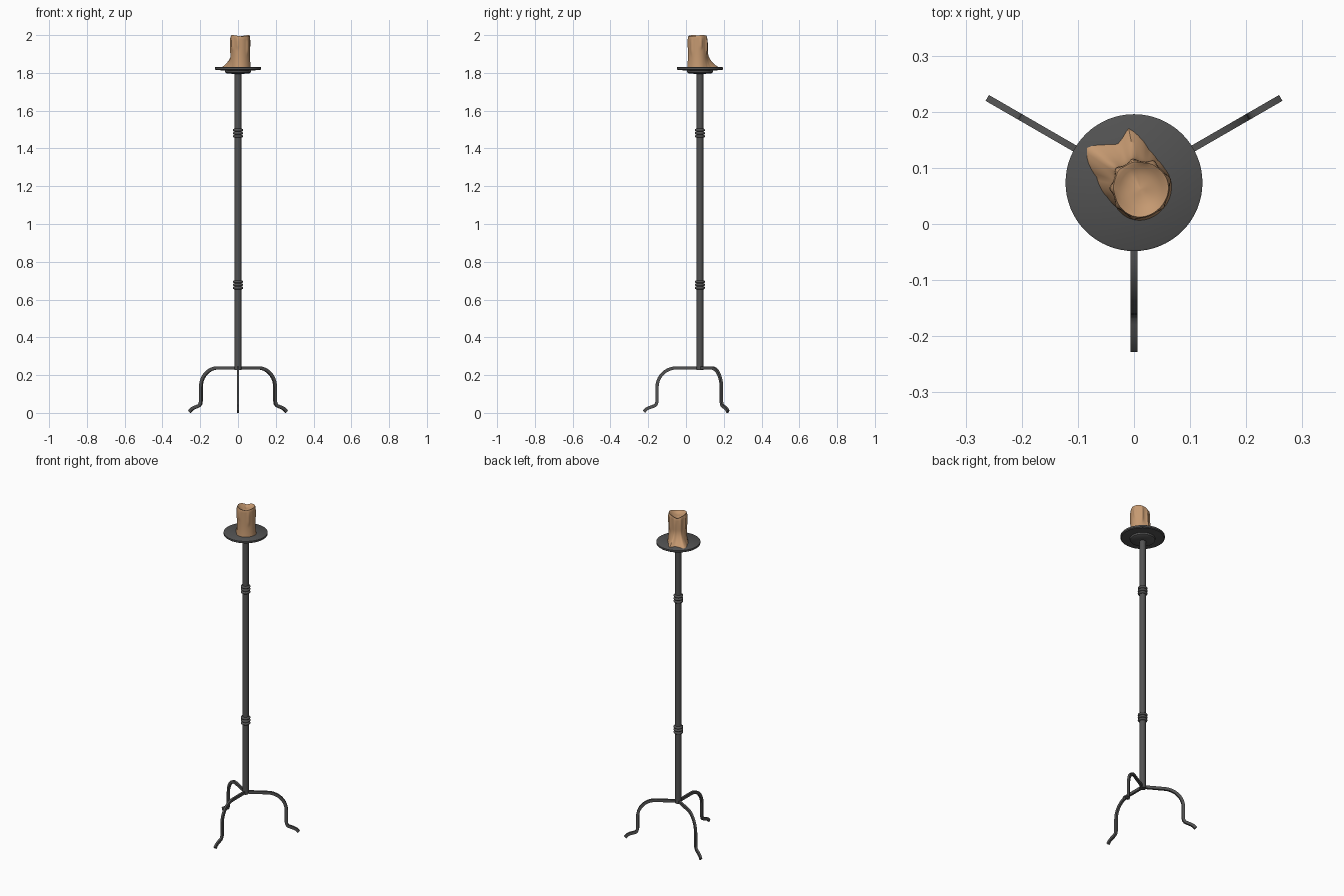
import bpy, bmesh, math
from math import sin, cos, pi, radians
from mathutils import Vector

if "Cube" in bpy.data.objects:
    bpy.data.objects.remove(bpy.data.objects["Cube"])

CX, CY = 0.0, 0.0737   # axis of the stand


def material(name, rgb):
    m = bpy.data.materials.new(name)
    m.diffuse_color = (*rgb, 1)
    m.use_nodes = True
    m.node_tree.nodes["Principled BSDF"].inputs["Base Color"].default_value = m.diffuse_color
    return m


IRON = material("dark_iron", (0.085, 0.085, 0.085))
WAX = material("tan_wax", (0.56, 0.32, 0.165))


def finish(name, bm, mat, angle=35):
    bmesh.ops.recalc_face_normals(bm, faces=bm.faces)
    me = bpy.data.meshes.new(name)
    bm.to_mesh(me)
    bm.free()
    ob = bpy.data.objects.new(name, me)
    bpy.context.collection.objects.link(ob)
    me.materials.append(mat)
    bpy.ops.object.select_all(action='DESELECT')
    ob.select_set(True)
    bpy.context.view_layer.objects.active = ob
    bpy.ops.object.shade_smooth_by_angle(angle=radians(angle))
    return ob


def skin(bm, rings, cap_start=True, cap_end=True):
    """Join closed rings of points into a solid."""
    vs = [[bm.verts.new(p) for p in r] for r in rings]
    n = len(vs[0])
    for a, b in zip(vs, vs[1:]):
        for i in range(n):
            bm.faces.new((a[i], a[(i + 1) % n], b[(i + 1) % n], b[i]))
    if cap_start:
        bm.faces.new(vs[0])
    if cap_end:
        bm.faces.new(vs[-1])


def lathe(name, profile, mat, n=32):
    bm = bmesh.new()
    skin(bm, [[(CX + r * cos(2 * pi * i / n), CY + r * sin(2 * pi * i / n), z)
               for i in range(n)] for r, z in profile])
    return finish(name, bm, mat)


# Pole
lathe("pole", [(0.018, 0.228), (0.018, 1.80)], IRON, 24)

# Triple collar rings
for label, zc in (("lower", 0.678), ("upper", 1.481)):
    prof = [(0.017, zc - 0.024)]
    for k in (-1, 0, 1):
        for t in range(7):
            a = -pi / 2 + pi * t / 6
            prof.append((0.0185 + 0.0085 * cos(a), zc + k * 0.0165 + 0.0075 * sin(a)))
    prof.append((0.017, zc + 0.024))
    lathe(label + "_collar", prof, IRON, 24)

# Drip plate with its stepped underside
lathe("drip_plate", [(0.018, 1.794), (0.060, 1.798), (0.068, 1.803), (0.070, 1.813),
                     (0.117, 1.815), (0.122, 1.819), (0.122, 1.829), (0.119, 1.831)],
      IRON, 64)

# Leg centre line as (radius, height)
path = [(0.0, 0.238), (0.06, 0.238), (0.125, 0.238)]
path += [(0.125 + 0.102 * sin(a), 0.136 + 0.102 * cos(a))
         for a in [pi / 2 * k / 10 for k in range(1, 11)]]
path += [(0.227, 0.095), (0.227, 0.062), (0.230, 0.048), (0.237, 0.039), (0.250, 0.034),
         (0.268, 0.028), (0.283, 0.020), (0.296, 0.007)]


def leg(name, ang):
    d = Vector((cos(ang), sin(ang), 0))
    s = Vector((-sin(ang), cos(ang), 0))
    rings = []
    for i, (r, z) in enumerate(path):
        a, b = path[max(i - 1, 0)], path[min(i + 1, len(path) - 1)]
        t = Vector((b[0] - a[0], b[1] - a[1])).normalized()
        nrm = d * -t.y + Vector((0, 0, t.x))
        c = Vector((CX, CY, z)) + d * r
        h, w = 0.0085, 0.006
        rings.append([c + nrm * h + s * w, c + nrm * h - s * w,
                      c - nrm * h - s * w, c - nrm * h + s * w])
    for p in rings[-1]:
        p.z = max(p.z, 0.0)
    rings[-1][2].z = rings[-1][3].z = 0.0
    bm = bmesh.new()
    skin(bm, rings)
    finish(name, bm, IRON, 40)


for nm, deg in (("front_leg", -90), ("right_leg", 30), ("left_leg", 150)):
    leg(nm, radians(deg))

# Candle: footprint radius by angle makes the pooled wax lobes
WX, WY = 0.012, 0.062
foot = [(0, .054), (40, .056), (60, .061), (78, .073), (90, .093), (101, .112), (110, .096),
        (118, .090), (130, .103), (142, .121), (152, .108), (165, .082), (178, .073),
        (195, .062), (215, .055), (360, .054)]
# Drips running down the side: angle, top height, bottom height, size
drips = [(255, 1.985, 1.93, .004), (215, 1.99, 1.92, .005), (320, 1.98, 1.90, .004),
         (20, 1.985, 1.93, .005), (65, 1.99, 1.90, .007), (105, 1.98, 1.84, .006),
         (140, 1.985, 1.84, .007), (178, 1.99, 1.90, .006)]


def foot_radius(deg):
    for (a, ra), (b, rb) in zip(foot, foot[1:]):
        if a <= deg <= b:
            return ra + (rb - ra) * (deg - a) / (b - a)


def wall_radius(deg, z):
    r = 0.0505 + 0.0012 * sin(radians(3 * deg + 40))
    k = max(0.0, min(1.0, (1.915 - z) / 0.085))
    r += (foot_radius(deg) - 0.0505) * k ** 2.3
    for a, top, low, size in drips:
        da = (deg - a + 180) % 360 - 180
        mid, half = (top + low) / 2, (top - low) / 2
        r += size * math.exp(-(da / 9) ** 2) * math.exp(-((z - mid) / half) ** 4)
    return r


def rim(deg):
    return 1.996 + 0.004 * cos(radians(2 * deg - 60)) - 0.008 * math.exp(-((deg - 120) / 22) ** 2)


N, M = 96, 26
rings = []
for j in range(M + 1):
    ring = []
    for i in range(N):
        deg = 360 * i / N
        z = 1.829 + (rim(deg) - 1.829) * (j / M) ** 1.3
        r = wall_radius(deg, z) - (0.002 if j == M else 0)
        a = radians(deg)
        ring.append((WX + r * cos(a), WY + r * sin(a), z))
    rings.append(ring)
# Melted hollow in the top
for f, dz in ((0.9, 0.002), (0.75, 0.009), (0.5, 0.015), (0.2, 0.018), (0.05, 0.018)):
    ring = []
    for i in range(N):
        deg = 360 * i / N
        a = radians(deg)
        r = 0.0505 * f
        ring.append((WX + r * cos(a), WY + r * sin(a), 1.996 + (rim(deg) - 1.996) * f - dz))
    rings.append(ring)
bm = bmesh.new()
skin(bm, rings)
finish("candle", bm, WAX, 50)
